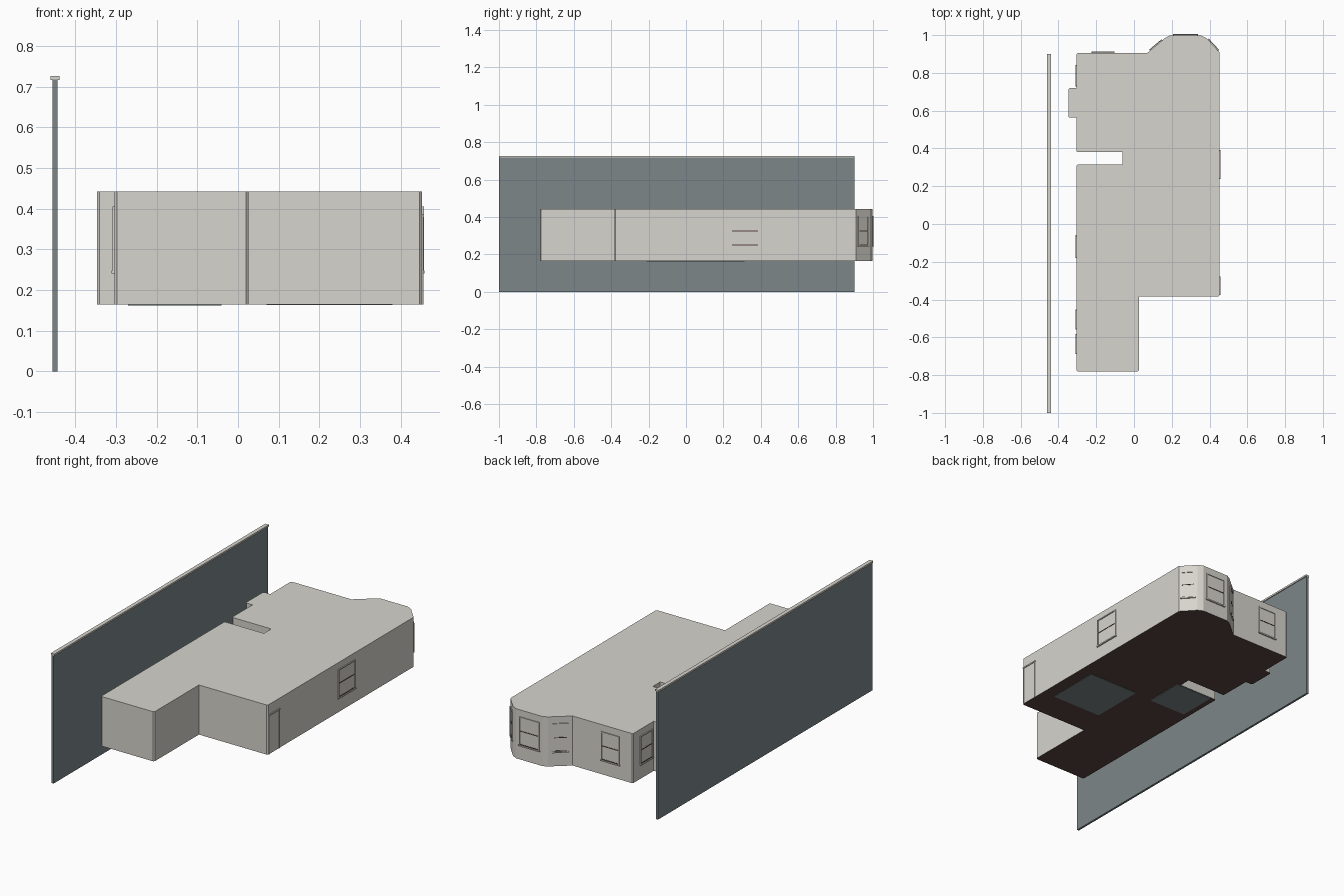
import bpy, bmesh, math
from mathutils import Matrix, Vector

cube = bpy.data.objects.get("Cube")
if cube:
    bpy.data.objects.remove(cube, do_unlink=True)


def material(name, rgb):
    m = bpy.data.materials.new(name)
    m.use_nodes = True
    m.diffuse_color = (*rgb, 1)
    m.node_tree.nodes["Principled BSDF"].inputs["Base Color"].default_value = (*rgb, 1)
    return m


CREAM = material("cream", (0.68, 0.66, 0.61))
GREY = material("slate grey", (0.20, 0.24, 0.25))
BROWN = material("dark brown", (0.095, 0.058, 0.05))

FLOOR, ROOF = 0.165, 0.443


def finish(name, bm, mats):
    mesh = bpy.data.meshes.new(name)
    bm.to_mesh(mesh)
    bm.free()
    for m in mats:
        mesh.materials.append(m)
    ob = bpy.data.objects.new(name, mesh)
    bpy.context.collection.objects.link(ob)
    return ob


def add_box(bm, lo, hi, index=0):
    lo, hi = Vector(lo), Vector(hi)
    mat = Matrix.Translation((lo + hi) / 2) @ Matrix.Diagonal((*(hi - lo), 1))
    verts = bmesh.ops.create_cube(bm, size=1, matrix=mat)["verts"]
    for f in {f for v in verts for f in v.link_faces}:
        f.material_index = index


def box(name, lo, hi, mat):
    bm = bmesh.new()
    add_box(bm, lo, hi)
    return finish(name, bm, [mat])


# House body: floor plan extruded upward, chamfered corners, brown underside
plan = [(-0.304, -0.78), (0.026, -0.78), (0.026, -0.383), (0.452, -0.383),
        (0.452, 0.91), (0.385, 0.983), (0.355, 0.998), (0.19, 0.998),
        (0.165, 0.985), (0.07, 0.905), (-0.304, 0.905), (-0.304, 0.72),
        (-0.347, 0.72), (-0.347, 0.563), (-0.304, 0.563), (-0.304, 0.38),
        (-0.06, 0.38), (-0.06, 0.315), (-0.304, 0.315)]
bm = bmesh.new()
base = bm.faces.new([bm.verts.new((x, y, FLOOR)) for x, y in plan])
top = bmesh.ops.extrude_face_region(bm, geom=[base])["geom"]
bmesh.ops.translate(bm, vec=(0, 0, ROOF - FLOOR),
                    verts=[g for g in top if isinstance(g, bmesh.types.BMVert)])
bmesh.ops.recalc_face_normals(bm, faces=bm.faces)
corners = [e for e in bm.edges
           if abs(e.verts[0].co.z - e.verts[1].co.z) > 0.1
           and e.calc_face_angle_signed() > math.radians(60)]
bmesh.ops.bevel(bm, geom=corners, offset=0.006, segments=1, affect='EDGES')
bm.normal_update()
for f in bm.faces:
    f.material_index = 1 if f.normal.z < -0.5 else 0
finish("house_body", bm, [CREAM, BROWN])

# Slabs set in the underside
box("large_floor_slab", (0.07, -0.21, FLOOR - 0.002), (0.38, 0.10, FLOOR + 0.01), GREY)
box("small_floor_slab", (-0.27, 0.09, FLOOR - 0.003), (-0.04, 0.312, FLOOR + 0.01), GREY)

# Boundary wall with coping
box("boundary_wall", (-0.456, -1, 0), (-0.444, 0.9, 0.718), GREY)
box("wall_coping", (-0.461, -1, 0.717), (-0.439, 0.9, 0.727), CREAM)


def place(ob, x, y, angle):
    # local +y points out of the wall, angle is the outward heading in degrees
    ob.matrix_world = (Matrix.Translation((x, y, 0))
                       @ Matrix.Rotation(math.radians(angle - 90), 4, 'Z'))


def window(name, x, y, angle, width, z0=0.245, z1=0.405):
    bm = bmesh.new()
    h, t, d = width / 2, 0.006, 0.005
    mid = (z0 + z1) / 2
    for s in (-1, 1):
        a, b = sorted((s * h, s * (h - t)))
        add_box(bm, (a, -0.002, z0), (b, d, z1))
    add_box(bm, (-h, -0.002, z1 - t), (h, d, z1))
    add_box(bm, (-h - 0.003, -0.002, z0 - 0.004), (h + 0.003, d + 0.002, z0 + 0.003))
    add_box(bm, (-h + t, -0.002, z0 + 0.003), (h - t, 0.001, z1 - t))
    # dark shadow gaps at the sash rail and sill
    for z in (mid, z0 + 0.005):
        add_box(bm, (-h + t, -0.002, z - 0.002), (h - t, 0.003, z + 0.002), 1)
    place(finish(name, bm, [CREAM, BROWN]), x, y, angle)


# Windows on the side, rear and bay walls
window("side_window", 0.452, 0.315, 0, 0.15)
window("rear_window", -0.165, 0.905, 90, 0.115)
window("bay_center_window", 0.2725, 0.998, 90, 0.125)
window("bay_left_window", 0.4185, 0.9465, math.degrees(math.atan2(0.067, 0.073)), 0.076)
window("bay_right_window", 0.1175, 0.945, math.degrees(math.atan2(0.095, -0.08)), 0.08)
for i, (y, w) in enumerate([(0.785, 0.11), (-0.12, 0.115), (-0.505, 0.10), (-0.635, 0.10)]):
    window(f"wall_side_window_{i + 1}", -0.304, y, 180, w)

# Side door with a slim casing
bm = bmesh.new()
for a, b in ((-0.048, -0.043), (0.043, 0.048)):
    add_box(bm, (a, -0.002, FLOOR), (b, 0.004, 0.385))
add_box(bm, (-0.05, -0.002, 0.38), (0.05, 0.005, 0.387))
add_box(bm, (-0.043, -0.002, FLOOR), (0.043, 0.001, 0.38))
place(finish("side_door", bm, [CREAM]), 0.452, -0.327, 0)
